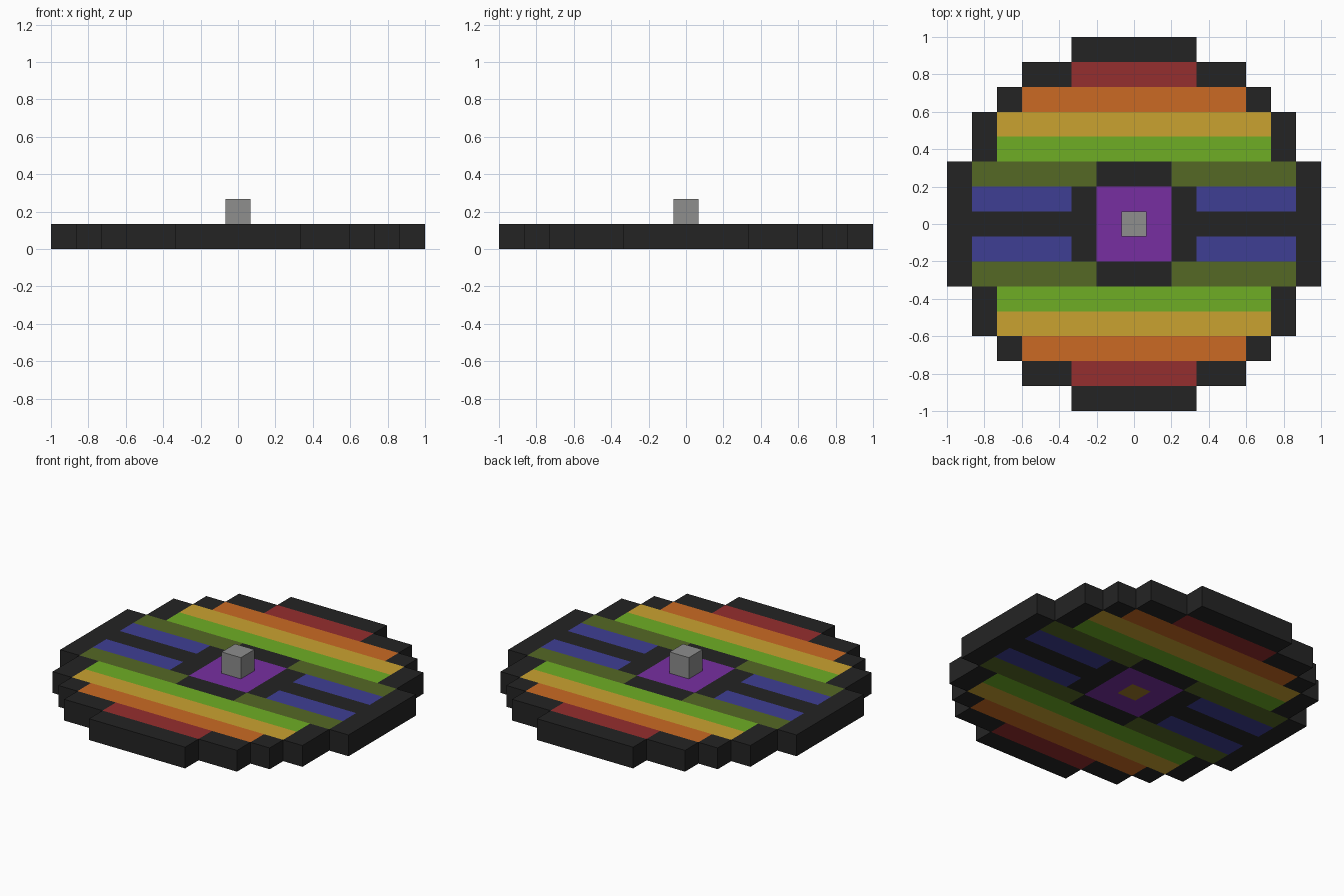
import bpy
import bmesh
from mathutils import Matrix, Vector

old = bpy.data.objects.get("Cube")
if old:
    bpy.data.objects.remove(old, do_unlink=True)

N = 15            # cells across the disc
U = 2.0 / N       # cell size


def linear(c):
    c /= 255
    return c / 12.92 if c <= 0.04045 else ((c + 0.055) / 1.055) ** 2.4


PALETTE = {
    "black": (36, 36, 36),
    "red": (149, 46, 46),
    "orange": (203, 106, 35),
    "yellow": (202, 162, 48),
    "green": (110, 174, 37),
    "olive": (85, 104, 37),
    "blue": (62, 62, 148),
    "purple": (119, 47, 161),
    "grey": (142, 142, 141),
    "dark_gold": (160, 122, 40),
}
NAMES = list(PALETTE)


def make_material(name):
    mat = bpy.data.materials.new(name)
    mat.use_nodes = True
    colour = tuple(linear(c) for c in PALETTE[name]) + (1.0,)
    mat.diffuse_color = colour
    mat.node_tree.nodes["Principled BSDF"].inputs["Base Color"].default_value = colour
    return mat


MATS = {name: make_material(name) for name in NAMES}


def add_object(name, bm, mats):
    bmesh.ops.recalc_face_normals(bm, faces=bm.faces)
    mesh = bpy.data.meshes.new(name)
    bm.to_mesh(mesh)
    bm.free()
    for mat in mats:
        mesh.materials.append(mat)
    obj = bpy.data.objects.new(name, mesh)
    bpy.context.collection.objects.link(obj)
    return obj


# Half-width in cells of each row, counted from the middle row outwards
HALF_WIDTH = [7, 7, 7, 6, 6, 5, 4, 2]

# Stripe of each row: colour, first and last column from the middle
STRIPES = {
    1: ("blue", 3, 6),
    2: ("olive", 2, 6),
    3: ("green", 0, 5),
    4: ("yellow", 0, 5),
    5: ("orange", 0, 4),
    6: ("red", 0, 2),
}


def cell_colour(col, row):
    if col == 0 and row == 0:
        return "dark_gold"
    if col <= 1 and row <= 1:
        return "purple"
    colour, first, last = STRIPES.get(row, ("black", 0, 0))
    return colour if first <= col <= last else "black"


def cell_of(point):
    return round(abs(point.x) / U), round(abs(point.y) / U)


# Disc: a grid trimmed to a stepped circle, then given thickness
bm = bmesh.new()
bmesh.ops.create_grid(bm, x_segments=N, y_segments=N, size=1.0)
outside = []
for face in bm.faces:
    col, row = cell_of(face.calc_center_median())
    if col > HALF_WIDTH[row]:
        outside.append(face)
bmesh.ops.delete(bm, geom=outside, context="FACES")
raised = bmesh.ops.extrude_face_region(bm, geom=bm.faces[:], use_keep_orig=True)
top = [g for g in raised["geom"] if isinstance(g, bmesh.types.BMVert)]
bmesh.ops.translate(bm, verts=top, vec=Vector((0, 0, U)))

# Colour the top and bottom by cell, and leave the rim black
bm.normal_update()
for face in bm.faces:
    flat = abs(face.normal.z) > 0.5
    colour = cell_colour(*cell_of(face.calc_center_median())) if flat else "black"
    face.material_index = NAMES.index(colour)
add_object("striped_disc", bm, [MATS[n] for n in NAMES])

# Small cube standing in the middle
bm = bmesh.new()
bmesh.ops.create_cube(bm, size=U, matrix=Matrix.Translation((0, 0, U * 1.5)))
add_object("centre_cube", bm, [MATS["grey"]])
